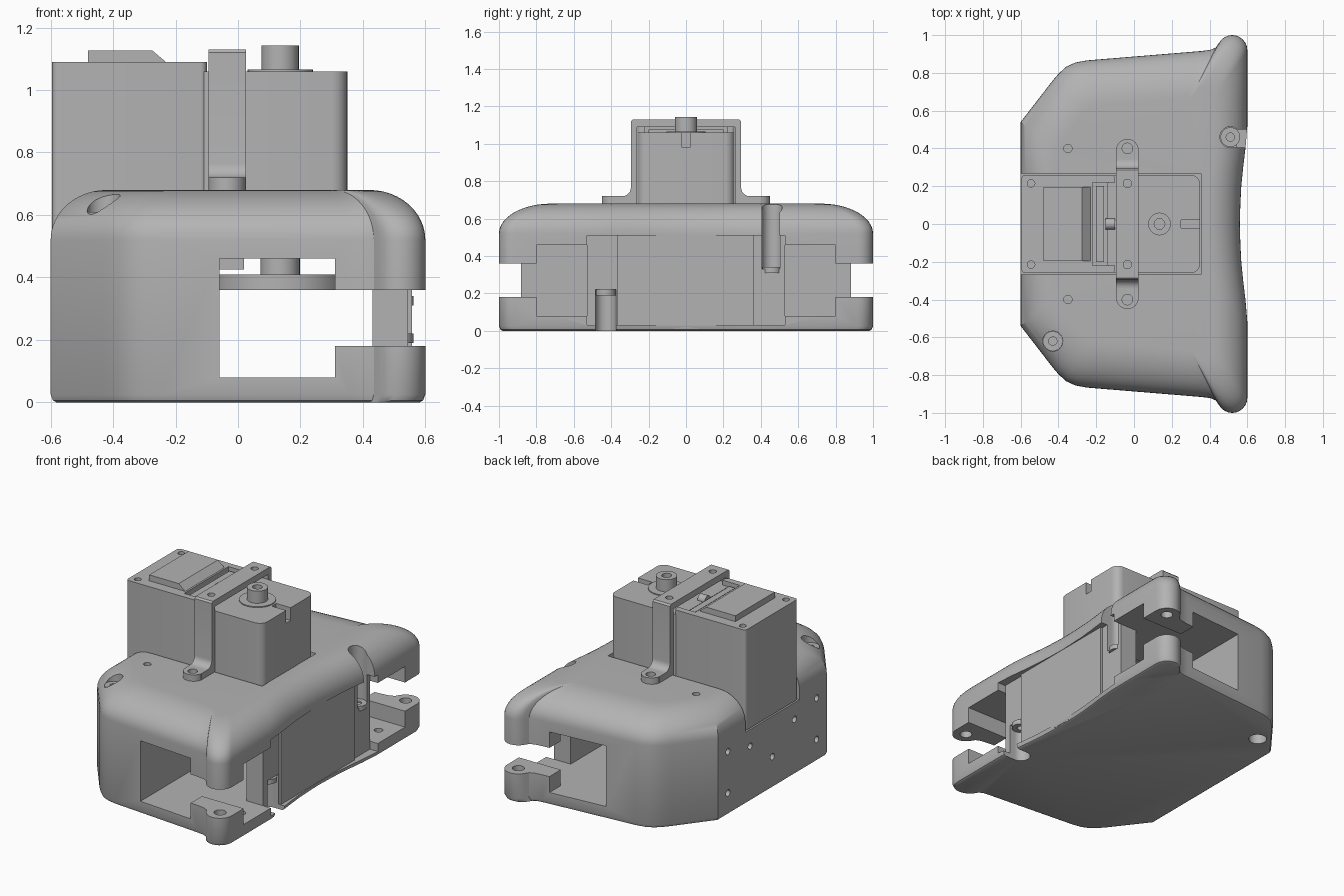
import bpy, bmesh, math
from math import sin, cos, pi

old = bpy.data.objects.get("Cube")
if old:
    bpy.data.objects.remove(old, do_unlink=True)

grey = bpy.data.materials.new("plain_grey")
grey.use_nodes = True
grey.diffuse_color = (0.45, 0.45, 0.45, 1)
grey.node_tree.nodes["Principled BSDF"].inputs["Base Color"].default_value = (0.45, 0.45, 0.45, 1)


def loft(name, rings):
    """Skin a stack of equal-length point rings and cap both ends."""
    bm = bmesh.new()
    loops = [[bm.verts.new(p) for p in ring] for ring in rings]
    n = len(loops[0])
    for a, b in zip(loops, loops[1:]):
        for i in range(n):
            j = (i + 1) % n
            bm.faces.new((a[i], a[j], b[j], b[i]))
    bm.faces.new(loops[0][::-1])
    bm.faces.new(loops[-1])
    bmesh.ops.recalc_face_normals(bm, faces=bm.faces)
    mesh = bpy.data.meshes.new(name)
    bm.to_mesh(mesh)
    bm.free()
    mesh.materials.append(grey)
    ob = bpy.data.objects.new(name, mesh)
    bpy.context.collection.objects.link(ob)
    return ob


def prism(name, pts, z0, z1):
    return loft(name, [[(x, y, z) for x, y in pts] for z in (z0, z1)])


def box(name, x0, x1, y0, y1, z0, z1):
    return prism(name, [(x0, y0), (x1, y0), (x1, y1), (x0, y1)], z0, z1)


def disc(name, x, y, r, z0, z1, n=32):
    return prism(name, [(x + r * cos(2 * pi * i / n), y + r * sin(2 * pi * i / n))
                        for i in range(n)], z0, z1)


def peg(name, y, z, r, x0, x1, n=20):
    """Cylinder lying along x."""
    return loft(name, [[(x, y + r * cos(2 * pi * i / n), z + r * sin(2 * pi * i / n))
                        for i in range(n)] for x in (x0, x1)])


def rounded(x0, x1, y0, y1, r, n=6):
    pts = []
    for k, (cx, cy) in enumerate([(x1 - r, y1 - r), (x0 + r, y1 - r), (x0 + r, y0 + r), (x1 - r, y0 + r)]):
        pts += [(cx + r * cos((k + i / n) * pi / 2), cy + r * sin((k + i / n) * pi / 2)) for i in range(n + 1)]
    return pts


def cut(target, tool):
    mod = target.modifiers.new("cut", "BOOLEAN")
    mod.operation, mod.solver, mod.object = "DIFFERENCE", "EXACT", tool
    bpy.context.view_layer.objects.active = target
    bpy.ops.object.modifier_apply(modifier=mod.name)
    bpy.data.objects.remove(tool, do_unlink=True)


# Shell outline: concave edge, round horns at the corners, chamfered rear
half = [(0.563, 0.1), (0.568, 0.2), (0.578, 0.3), (0.59, 0.4), (0.6, 0.52), (0.6, 0.7)]
half += [(0.52 + 0.08 * cos(i * pi / 12), 0.92 + 0.08 * sin(i * pi / 12)) for i in range(11)]
half += [(0.435, 0.935), (0.405, 0.922), (0.36, 0.916), (-0.25, 0.866), (-0.31, 0.855),
         (-0.36, 0.832), (-0.4, 0.795), (-0.43, 0.76), (-0.6, 0.54)]
outline = [(0.56, 0)] + half + [(x, -y) for x, y in reversed(half)]


def ring(dx, dy, z):
    return [(x * (1 - dx), y * (1 - dy), z) for x, y in outline]


rings = [ring(0.03, 0.02, 0), ring(0.012, 0.008, 0.006), ring(0, 0, 0.025)]
for i in range(13):
    a = i * pi / 24
    rings.append(ring(0.3 * (1 - cos(a)), 0.28 * (1 - cos(a)), 0.52 + 0.16 * sin(a)))
shell = loft("shell", rings)

# Inner tunnel, side windows and jaw gaps
cut(shell, box("c", -0.06, 0.31, -1.2, 1.2, 0.08, 0.46))
cut(shell, box("c", 0.3, 0.43, -0.8, 0.8, 0.08, 0.46))
cut(shell, box("c", 0.545, 0.7, -0.53, 0.53, 0.03, 0.51))
for s in (-1, 1):
    ys = sorted((s * 0.53, s * 0.8))
    cut(shell, box("c", 0.42, 0.7, *ys, 0.08, 0.46))
    ys = sorted((s * 0.79, s * 1.2))
    cut(shell, box("c", 0.3, 0.7, *ys, 0.18, 0.36))
    cut(shell, disc("c", 0.52, s * 0.92, 0.035, 0.14, 0.4))
    cut(shell, disc("c", 0.5, s * 0.68, 0.025, 0.05, 0.1))
    cut(shell, disc("c", -0.35, s * 0.4, 0.022, 0.6, 0.8))
    # Rear screw holes
    for y, z in ((0.44, 0.14), (0.44, 0.4), (0.22, 0.35)):
        cut(shell, peg("c", s * y, z, 0.02, -0.7, -0.54))
cut(shell, peg("c", 0, 0.2, 0.02, -0.7, -0.54))
# Motor pocket
cut(shell, box("c", -0.7, 0.355, -0.268, 0.268, 0.455, 0.8))

# Closing panel on the concave side
panel = box("side_panel", 0.44, 0.558, -0.37, 0.36, 0.012, 0.51)

# Assembly screw channels, from above and from below
for ob in (shell, panel):
    cut(ob, disc("c", 0.51, 0.46, 0.055, 0.33, 0.8))
    cut(ob, disc("c", 0.51, -0.43, 0.055, -0.1, 0.22))
cut(shell, box("c", 0.51, 0.7, 0.405, 0.5, 0.33, 0.8))
cut(shell, box("c", 0.51, 0.7, -0.485, -0.375, -0.1, 0.22))
cut(shell, disc("c", -0.43, -0.62, 0.053, 0.4, 0.8))
cut(shell, disc("c", -0.43, 0.62, 0.053, -0.1, 0.2))
for x, y, z0, z1 in ((0.51, 0.46, 0.33, 0.34), (0.51, -0.43, 0.21, 0.22), (-0.43, -0.62, 0.6, 0.61)):
    bore = disc("channel_seat", x, y, 0.052, z0 - 0.02, z1)
    cut(bore, disc("c", x, y, 0.022, z0 - 0.1, z1 + 0.1))

# Motor case
motor_rear = prism("motor_rear_case", rounded(-0.595, -0.1, -0.26, 0.26, 0.02), 0.46, 1.09)
motor_front = prism("motor_front_case", rounded(-0.14, 0.35, -0.26, 0.26, 0.05), 0.46, 1.06)
cut(motor_rear, box("c", -0.22, -0.09, -0.22, 0.22, 1.05, 1.2))
cut(motor_front, box("c", 0.25, 0.4, -0.022, 0.022, 0.98, 1.2))
for s in (-1, 1):
    cut(motor_rear, disc("c", -0.545, s * 0.215, 0.02, 1.07, 1.2, 20))

# Raised wedge on the motor lid
wedge = [(-0.48, 1.085), (-0.225, 1.085), (-0.275, 1.127), (-0.48, 1.127)]
loft("lid_wedge", [[(x, y, z) for x, z in wedge] for y in (-0.195, 0.195)])
box("lid_rib", -0.2, -0.16, -0.2, 0.2, 1.04, 1.075)
peg("lid_knob", 0, 1.06, 0.03, -0.15, -0.1)

# Output shaft and collar on top, horn wheel below
disc("shaft_collar", 0.135, 0, 0.105, 1.05, 1.066)
shaft = disc("output_shaft", 0.135, 0, 0.06, 1.05, 1.142)
cut(shaft, disc("c", 0.135, 0, 0.028, 1.1, 1.2))
disc("lower_shaft", 0.135, 0, 0.063, 0.4, 0.47)
disc("horn_wheel", 0.135, 0, 0.212, 0.36, 0.41, 48)
box("tunnel_block", -0.065, 0.02, -0.1, 0.1, 0.425, 0.465)

# Strap: a bent band with filleted feet, extruded along x
fillet = [(0.34 - 0.045 * sin(i * pi / 12), 0.765 - 0.045 * cos(i * pi / 12)) for i in range(7)]
side = [(0.262, 1.09), (0.262, 0.675), (0.4, 0.675), (0.4, 0.72)] + fillet + [(0.295, 1.12), (0.285, 1.13)]
band = side + [(-y, z) for y, z in reversed(side)]
strap = loft("strap", [[(x, y, z) for y, z in band] for x in (-0.095, 0.025)])
for s in (-1, 1):
    cut(strap, disc("c", -0.035, s * 0.4, 0.058, 0.6, 0.8))
    foot = disc("strap_foot", -0.035, s * 0.39, 0.06, 0.675, 0.72)
    cut(foot, disc("c", -0.035, s * 0.4, 0.028, 0.69, 0.8))
    cut(strap, disc("c", -0.035, s * 0.215, 0.022, 1.1, 1.2, 20))

# Smooth the curved faces, keep edges sharp
for ob in bpy.context.view_layer.objects:
    ob.select_set(ob.type == "MESH" and grey.name in ob.data.materials)
bpy.context.view_layer.objects.active = shell
bpy.ops.object.shade_smooth_by_angle(angle=math.radians(32))
